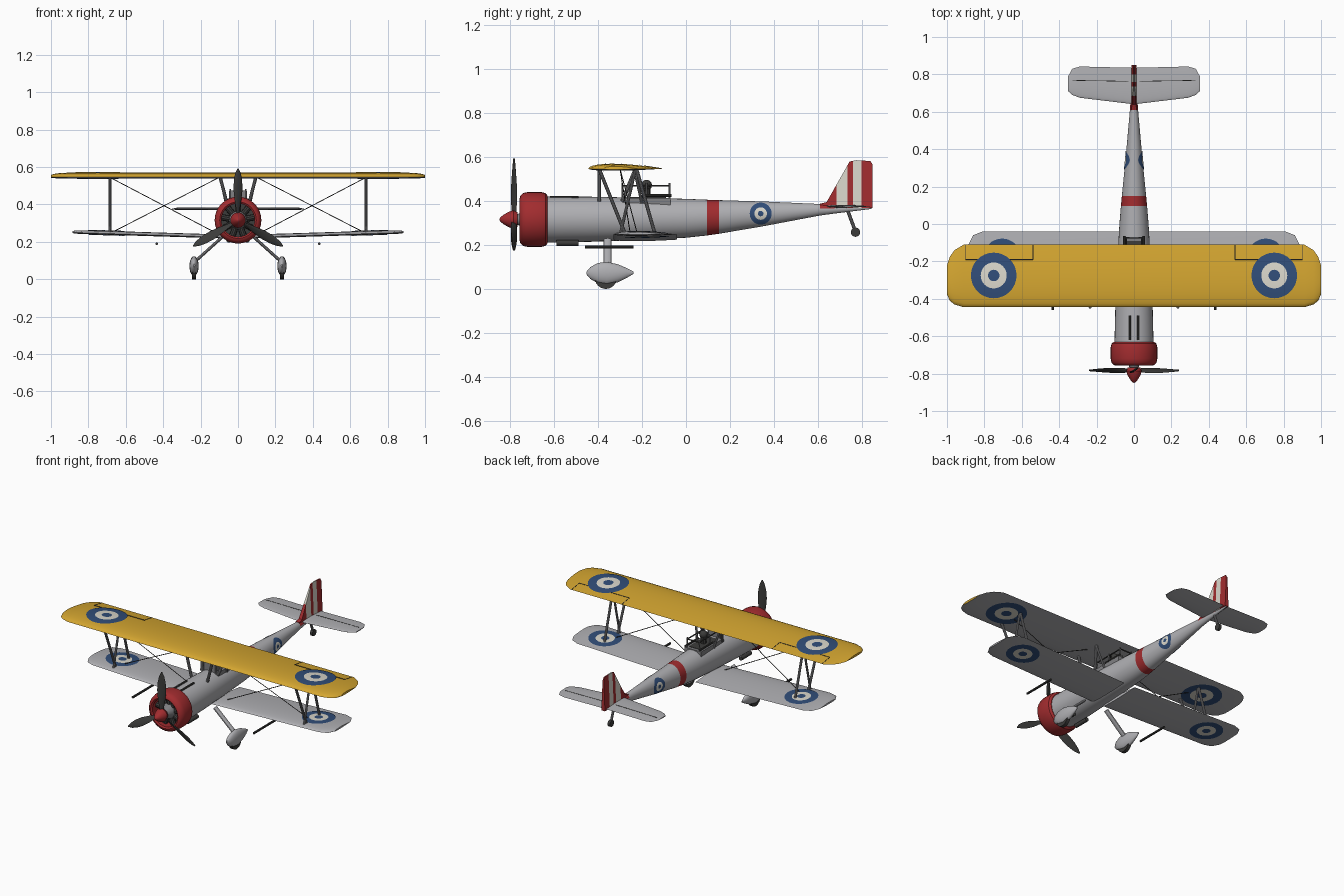
import bpy, bmesh, math
from mathutils import Vector, Matrix

if "Cube" in bpy.data.objects:
    bpy.data.objects.remove(bpy.data.objects["Cube"])

def material(name, r, g, b):
    m = bpy.data.materials.new(name)
    m.diffuse_color = (r, g, b, 1)
    m.use_nodes = True
    m.node_tree.nodes["Principled BSDF"].inputs["Base Color"].default_value = (r, g, b, 1)
    return m

YELLOW = material("yellow", .66, .38, .03)
GREY = material("light grey", .43, .43, .45)
RED = material("red", .36, .025, .028)
WHITE = material("cream white", .70, .68, .60)
BLUE = material("blue", .03, .075, .19)
DARK = material("dark grey", .045, .045, .043)
METAL = material("strut grey", .22, .22, .23)
made = []

def finish(name, bm, mats, rule=None):
    if not isinstance(mats, (list, tuple)):
        mats = [mats]
    bmesh.ops.recalc_face_normals(bm, faces=bm.faces[:])
    bm.normal_update()
    if rule:
        for f in bm.faces:
            f.material_index = rule(f.calc_center_median(), f.normal)
    mesh = bpy.data.meshes.new(name)
    bm.to_mesh(mesh)
    bm.free()
    for m in mats:
        mesh.materials.append(m)
    ob = bpy.data.objects.new(name, mesh)
    bpy.context.collection.objects.link(ob)
    made.append(ob)
    return ob

def loft(name, rings, mats, rule=None, loop=False):
    bm = bmesh.new()
    vs = [[bm.verts.new(p) for p in ring] for ring in rings]
    n = len(rings[0])
    pairs = list(zip(vs, vs[1:])) + ([(vs[-1], vs[0])] if loop else [])
    for a, b in pairs:
        for i in range(n):
            j = (i + 1) % n
            bm.faces.new((a[i], a[j], b[j], b[i]))
    if not loop:
        bm.faces.new(vs[0])
        bm.faces.new(vs[-1])
    return finish(name, bm, mats, rule)

def oval(cx, y, hw, zb, zt, n=32):
    cz, hz = (zb + zt) / 2, (zt - zb) / 2
    return [(cx + hw * math.cos(2 * math.pi * i / n), y, cz + hz * math.sin(2 * math.pi * i / n)) for i in range(n)]

def lathe(name, profile, mats, cz=.316, loop=False):
    return loft(name, [oval(0, y, r, cz - r, cz + r) for y, r in profile], mats, None, loop)

def rod(name, p, q, r, mat, sides=10, wide=1):
    p, q = Vector(p), Vector(q)
    d = q - p
    bm = bmesh.new()
    mx = Matrix.Translation((p + q) / 2) @ d.to_track_quat('Z', 'Y').to_matrix().to_4x4() @ Matrix.Diagonal((wide, 1, 1, 1))
    bmesh.ops.create_cone(bm, cap_ends=True, segments=sides, radius1=r, radius2=r, depth=d.length, matrix=mx)
    return finish(name, bm, mat)

def box(name, c, size, mat):
    bm = bmesh.new()
    bmesh.ops.create_cube(bm, size=1, matrix=Matrix.Translation(c) @ Matrix.Diagonal((*size, 1)))
    return finish(name, bm, mat)

def lerp(table, x):
    for a, b in zip(table, table[1:]):
        if x <= b[0]:
            t = max(0, (x - a[0]) / (b[0] - a[0]))
            return [u + (v - u) * t for u, v in zip(a[1:], b[1:])]
    return list(table[-1][1:])

# Fuselage: y, half width, bottom, top
BODY = [(-.66, .105, .21, .421), (-.45, .10, .214, .42), (-.2, .089, .223, .415), (0, .078, .233, .41),
        (.12, .068, .246, .405), (.35, .045, .285, .398), (.62, .021, .336, .386), (.845, .006, .364, .376)]
ys = [-.66, -.55, -.45, -.3, -.2, -.1, 0, .095, .15, .25, .35, .48, .61, .68, .845]
def paint_body(c, n):
    return int(.095 < c.y < .15 or (.61 < c.y < .68 and c.z > .365))
loft("fuselage", [oval(0, y, *lerp(BODY, y)) for y in ys], [GREY, RED], paint_body)

# Wings: span stations hold x, leading edge, trailing edge
UPPER = dict(st=[(0, -.445, -.11), (.91, -.445, -.11), (.96, -.43, -.14), (.985, -.41, -.175), (1, -.375, -.22)],
             z=.547, slope=0, up=.023, low=.009)
LOWER = dict(st=[(.04, -.33, -.04), (.81, -.33, -.04), (.86, -.315, -.06), (.885, -.27, -.11)],
             z=.223, slope=.031, up=.014, low=.007)
TAIL = dict(st=[(0, .64, .835), (.29, .675, .842), (.33, .69, .83), (.352, .71, .79)],
            z=.376, slope=0, up=.007, low=.007)

def surf(w, x, y, up=True, gap=0):
    le, te = lerp(w["st"], abs(x))
    t = min(1, max(0, (y - le) / (te - le)))
    f = 2.6 * math.sqrt(t) * (1 - t) * (te - le) / (w["st"][0][2] - w["st"][0][1])
    h = f * w["up"] + gap if up else -f * w["low"] - gap
    return Vector((x, y, w["z"] + w["slope"] * abs(x) + h))

TS = [0, .02, .06, .12, .2, .3, .4, .5, .6, .7, .8, .9, 1]
def section(w, x):
    le, te = lerp(w["st"], abs(x))
    at = lambda t: le + t * (te - le)
    return [surf(w, x, at(t)) for t in TS] + [surf(w, x, at(t), False) for t in TS[-2:0:-1]]

def full_span(w):
    xs = [s[0] for s in w["st"]]
    return [section(w, x) for x in [-x for x in xs[:0:-1]] + xs]

loft("upper_wing", full_span(UPPER), [YELLOW, GREY], lambda c, n: int(n.z < -.3))
loft("tailplane", full_span(TAIL), GREY)
for s in (-1, 1):
    loft("lower_wing", [section(LOWER, s * st[0]) for st in LOWER["st"]], GREY)

# Roundels laid on a surface given by place(u, v)
def roundel(name, radius, place, n=32):
    bm = bmesh.new()
    rad = [.12, .25, .41, .57, .8, 1]
    mid = bm.verts.new(place(0, 0))
    rings = [[bm.verts.new(place(radius * k * math.cos(a), radius * k * math.sin(a)))
              for a in (2 * math.pi * i / n for i in range(n))] for k in rad]
    for i in range(n):
        j = (i + 1) % n
        bm.faces.new((mid, rings[0][i], rings[0][j]))
        for k in range(5):
            f = bm.faces.new((rings[k][i], rings[k][j], rings[k + 1][j], rings[k + 1][i]))
            f.material_index = int(k in (1, 2))
    return finish(name, bm, [BLUE, WHITE])

def on_body(s, u, v):
    y, z = .34 + u, .343 + v
    hw, zb, zt = lerp(BODY, y)
    k = (z - (zb + zt) / 2) / ((zt - zb) / 2)
    return Vector((s * (hw * math.sqrt(max(0, 1 - k * k)) + .003), y, z))

for s in (-1, 1):
    for up in (True, False):
        roundel("upper_wing_roundel", .122, lambda u, v: surf(UPPER, s * .75 + u, -.275 + v, up, .003))
        roundel("lower_wing_roundel", .1, lambda u, v: surf(LOWER, s * .705 + u, -.178 + v, up, .003))
    roundel("fuselage_roundel", .05, lambda u, v: on_body(s, u, v))

# Control surface gaps
def seam(name, w, x1, y1, x2, y2):
    rod(name, surf(w, x1, y1, gap=.0005), surf(w, x2, y2, gap=.0005), .002, DARK, 6)
for s in (-1, 1):
    seam("aileron_hinge", UPPER, s * .54, -.19, s * .9, -.19)
    for x in (.54, .9):
        seam("aileron_end", UPPER, s * x, -.19, s * x, -.112)
    seam("elevator_hinge", TAIL, s * .03, .763, s * .33, .768)

# Fin and rudder with vertical stripes
TOP = [(.61, .388), (.64, .395), (.745, .58), (.775, .586), (.84, .582), (.85, .565)]
def fin_ring(y):
    z = lerp(TOP, y)[0]
    tip = .013 - .045 * (z - .37)
    return [(-.013, y, .368), (.013, y, .368), (tip, y, z), (-tip, y, z)]
loft("fin", [fin_ring(y) for y in (.61, .64, .685, .735, .745, .76, .775, .8, .84, .85)], [RED, WHITE],
     lambda c, n: int(.685 < c.y < .735 or .76 < c.y < .8))

# Cowling, engine and spinner
lathe("cowling", [(-.63, .108), (-.64, .12), (-.66, .125), (-.72, .125), (-.742, .12), (-.754, .108),
                  (-.757, .098), (-.75, .089), (-.72, .092), (-.63, .095)], RED, loop=True)
lathe("engine_bulkhead", [(-.64, .1), (-.675, .1)], DARK)
lathe("crankcase", [(-.67, .05), (-.72, .047), (-.75, .03), (-.78, .02)], METAL)
for i in range(9):
    a = 2 * math.pi * i / 9
    d = Vector((math.sin(a), 0, math.cos(a)))
    c = Vector((0, -.705, .316))
    rod("engine_cylinder", c + d * .04, c + d * .09, .017, DARK, 10)
lathe("spinner", [(-.768, .034), (-.785, .041), (-.805, .036), (-.83, .022), (-.845, .01), (-.85, .002)], RED)

# Propeller blades: radius, half width, pitch
BLADE = [(.02, .012, 60), (.06, .016, 50), (.1, .022, 40), (.16, .027, 28), (.21, .024, 22), (.25, .016, 18), (.277, .003, 16)]
for k in range(3):
    turn = Matrix.Rotation(2 * math.pi * k / 3, 3, 'Y')
    rings = []
    for r, hw, pitch in BLADE:
        twist = Matrix.Rotation(math.radians(pitch), 3, 'Z')
        rings.append([turn @ (twist @ Vector((hw * math.cos(a), .004 * math.sin(a), 0)) + Vector((0, 0, r)))
                      + Vector((0, -.783, .316)) for a in (math.pi * i / 5 for i in range(10))])
    loft("propeller_blade", rings, DARK)

# Struts, wires, landing gear and small fittings on both sides
PANT = [(-.452, .004, .065, .08), (-.435, .015, .045, .1), (-.4, .023, .025, .118), (-.36, .025, .018, .123),
        (-.31, .022, .03, .112), (-.27, .014, .05, .095), (-.24, .004, .068, .08)]
for s in (-1, 1):
    x = s * .685
    rod("front_interplane_strut", (x, -.395, .545), (x, -.275, .245), .008, METAL)
    rod("rear_interplane_strut", (x, -.225, .545), (x, -.14, .245), .008, METAL)
    rod("diagonal_interplane_strut", (x, -.23, .545), (x, -.3, .245), .007, METAL)
    rod("front_cabane_strut", (s * .095, -.395, .545), (s * .058, -.395, .4), .009, METAL)
    rod("rear_cabane_strut", (s * .095, -.23, .545), (s * .058, -.29, .4), .009, METAL)
    rod("cabane_brace", (s * .095, -.235, .545), (s * .06, -.2, .39), .007, METAL)
    rod("landing_wire", (s * .1, -.3, .545), (x, -.22, .245), .0022, DARK, 6)
    rod("flying_wire", (x, -.3, .545), (s * .08, -.25, .228), .0022, DARK, 6)
    rod("gear_leg", (s * .085, -.357, .225), (s * .235, -.357, .09), .008, GREY, 12, 2.2)
    loft("wheel_fairing", [oval(s * .235, y, hw, zb, zt, 20) for y, hw, zb, zt in PANT], GREY)
    rod("wheel", (s * .235 - .011, -.365, .05), (s * .235 + .011, -.365, .05), .05, DARK, 24)
    rod("under_wing_rod", (s * .435, -.46, .19), (s * .435, -.24, .19), .007, DARK)
    rod("exhaust_pipe", (s * .05, -.59, .209), (s * .05, -.49, .209), .013, DARK, 12)
    rod("nose_gun", (s * .024, -.62, .417), (s * .024, -.49, .417), .007, DARK)
    # Cockpit side frame
    rod("cockpit_rail", (s * .042, -.29, .47), (s * .042, -.07, .47), .004, DARK)
    rod("cockpit_sill", (s * .052, -.2, .425), (s * .052, -.065, .425), .006, DARK)
    for y in (-.29, -.18, -.075):
        rod("cockpit_post", (s * .048, y, .395), (s * .042, y, .482), .004, METAL)

# Cockpit middle parts
box("cockpit_coaming", (0, -.18, .39), (.12, .22, .05), METAL)
box("cockpit_opening", (0, -.18, .4135), (.085, .18, .008), DARK)
box("windscreen", (0, -.29, .44), (.08, .006, .07), METAL)
for y in (-.18, -.075):
    rod("cockpit_cross_bar", (-.042, y, .47), (.042, y, .47), .004, DARK)
bm = bmesh.new()
bmesh.ops.create_uvsphere(bm, u_segments=16, v_segments=10, radius=.025, matrix=Matrix.Translation((0, -.18, .472)))
finish("headrest", bm, DARK)
rod("headrest_stand", (0, -.18, .41), (0, -.18, .46), .018, DARK)

# Tail wheel
rod("tail_wheel_strut", (0, .735, .36), (0, .77, .265), .008, METAL)
rod("tail_wheel", (-.009, .772, .258), (.009, .772, .258), .021, DARK, 20)

# Smooth shading with sharp edges kept
bpy.ops.object.select_all(action='DESELECT')
for ob in made:
    ob.select_set(True)
bpy.context.view_layer.objects.active = made[0]
bpy.ops.object.shade_smooth_by_angle(angle=math.radians(35))
